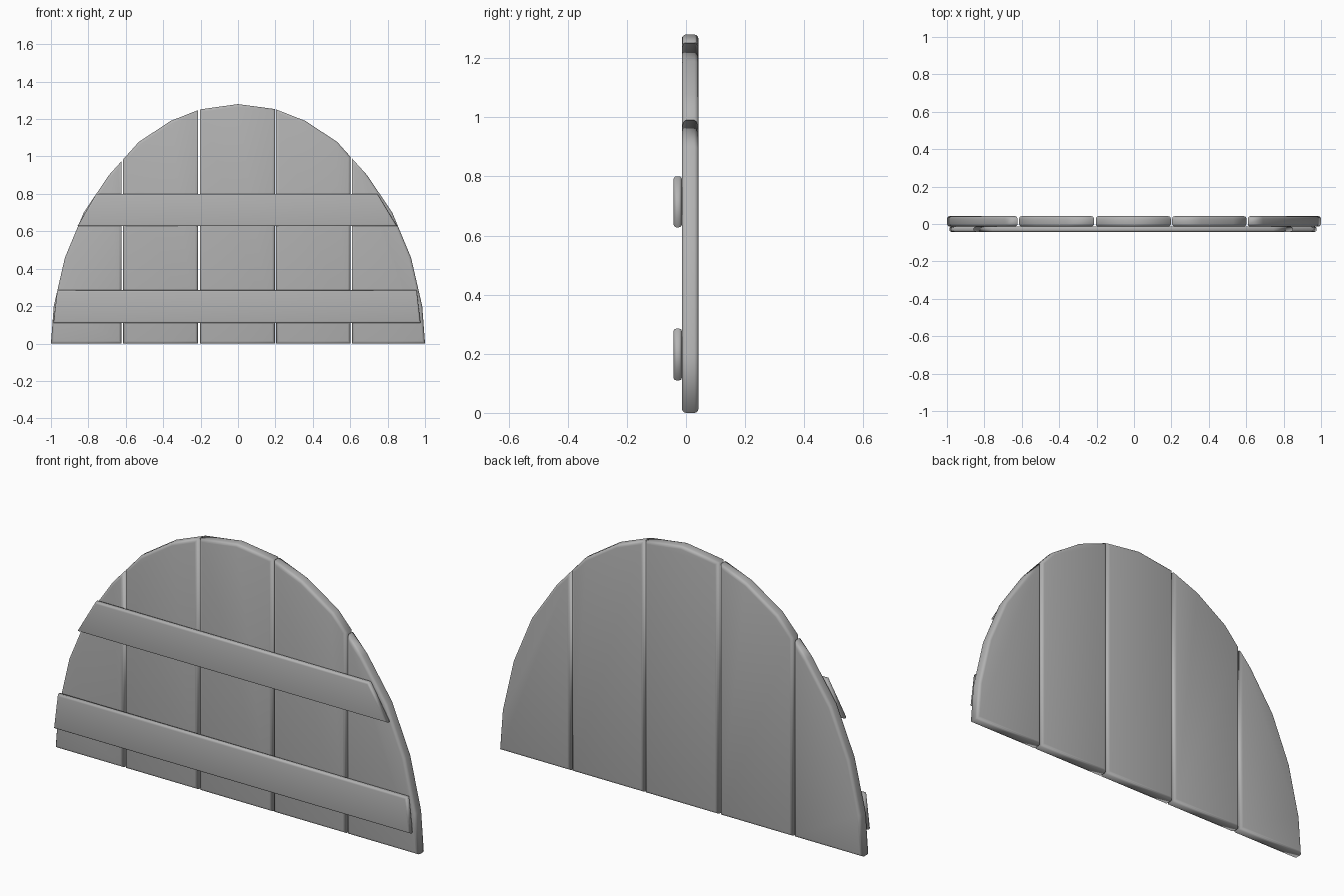
import bpy, bmesh, math

if "Cube" in bpy.data.objects:
    bpy.data.objects.remove(bpy.data.objects["Cube"])

# Right half of the arch outline, mirrored to make the full arch
half = [(0, 1.28), (0.2, 1.253), (0.36, 1.19), (0.53, 1.078), (0.69, 0.9),
        (0.825, 0.7), (0.925, 0.46), (0.985, 0.2), (1.0, 0.0)]
arch = [(-x, z) for x, z in reversed(half)] + half[1:]

# Dark grey wood
grey = bpy.data.materials.new("dark_grey")
grey.diffuse_color = (0.45, 0.45, 0.45, 1)
grey.use_nodes = True
grey.node_tree.nodes["Principled BSDF"].inputs["Base Color"].default_value = grey.diffuse_color


def arch_z(x):
    for (x0, z0), (x1, z1) in zip(arch, arch[1:]):
        if x0 <= x <= x1:
            return z0 + (z1 - z0) * (x - x0) / (x1 - x0)


def board(name, outline, y0, y1, radius):
    """Extrude an x-z outline from y0 to y1 and round its front and back rims."""
    bm = bmesh.new()
    front = bm.faces.new([bm.verts.new((x, y0, z)) for x, z in outline])
    ext = bmesh.ops.extrude_face_region(bm, geom=[front], use_keep_orig=True)
    for v in ext["geom"]:
        if isinstance(v, bmesh.types.BMVert):
            v.co.y = y1
    bmesh.ops.recalc_face_normals(bm, faces=bm.faces)
    rims = [e for e in bm.edges if abs(e.verts[0].co.y - e.verts[1].co.y) < 1e-5]
    bmesh.ops.bevel(bm, geom=rims, offset=radius, segments=3, profile=0.5,
                    affect='EDGES', clamp_overlap=True)
    bmesh.ops.recalc_face_normals(bm, faces=bm.faces)
    for f in bm.faces:
        f.smooth = True
    me = bpy.data.meshes.new(name)
    bm.to_mesh(me)
    bm.free()
    me.materials.append(grey)
    ob = bpy.data.objects.new(name, me)
    bpy.context.collection.objects.link(ob)
    return ob


# Five upright planks cut to the arch
spans = [(-1.0, -0.623), (-0.614, -0.214), (-0.204, 0.197), (0.204, 0.601), (0.609, 1.0)]
for i, (a, b) in enumerate(spans):
    top = [(x, z) for x, z in arch if a + 0.01 < x < b - 0.01]
    pts = [(a, 0.0), (a, arch_z(a)), *top, (b, arch_z(b)), (b, 0.0)]
    # the outermost planks come down to a single corner at the base
    pts = [p for k, p in enumerate(pts) if p != pts[k - 1]]
    board(f"plank_{i + 1}", pts, -0.014, 0.042, 0.014)

# Two cross battens on the front, ends cut to follow the arch
board("lower_batten", [(-0.987, 0.11), (-0.966, 0.285), (0.955, 0.285), (0.976, 0.11)],
      -0.042, -0.014, 0.009)
board("upper_batten", [(-0.858, 0.628), (-0.758, 0.8), (0.745, 0.8), (0.85, 0.628)],
      -0.042, -0.014, 0.009)
